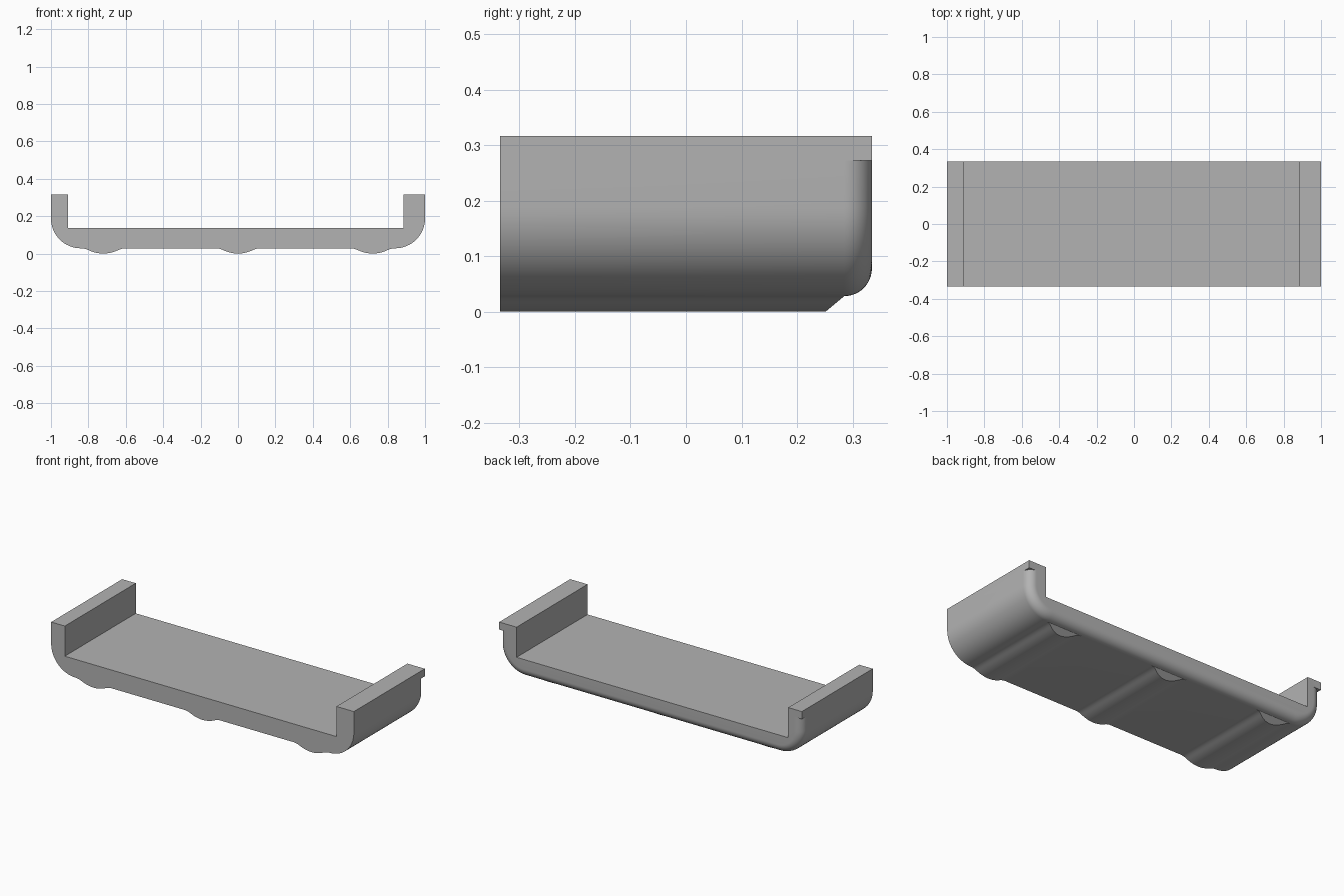
import bpy, bmesh
from math import sin, cos, pi, radians

if "Cube" in bpy.data.objects:
    bpy.data.objects.remove(bpy.data.objects["Cube"])

# Main dimensions
HALF_X, HALF_Y, TOP = 1.0, 0.335, 0.317
BASE = 0.028            # underside height between the runners
LIP = 0.272             # underside of the square lip at the back
CORNER = 0.16           # side corner radius
FILLET = 0.05           # back edge radius
FLOOR, WALL_L, WALL_R = 0.137, 0.885, -0.91
RUNNERS, RUNNER_HALF = (-0.72, 0.0, 0.72), 0.12


def runner_height(t):
    """Height of a rounded runner that blends into the underside."""
    t = abs(t) / RUNNER_HALF
    if t < 2 / 3:
        return BASE * 1.5 * t * t
    return BASE * (1 - 3 * (1 - t) ** 2)


def underside():
    points = []
    steps = 24
    for centre in RUNNERS:
        for i in range(steps + 1):
            t = RUNNER_HALF * (2 * i / steps - 1)
            points.append((centre + t, runner_height(t)))
    return points


def side_arc(sign, inset):
    """Side from the lip down round the corner to the underside."""
    cx, cz, r = HALF_X - CORNER, BASE + CORNER, CORNER - inset
    arc = [(HALF_X, TOP), (HALF_X, LIP), (HALF_X - inset, LIP)]
    for i in range(17):
        a = pi / 2 * i / 16
        arc.append((cx + r * cos(a), cz - r * sin(a)))
    return [(sign * x, z) for x, z in arc]


def section(y, inset=0.0, runners=False, sloped=False):
    """One closed cross-section of the tray at depth y."""
    pts = side_arc(-1, inset)
    for x, z in underside():
        pts.append((x, z if runners else BASE + inset))
    pts += side_arc(1, inset)[::-1]
    pts += [(WALL_L, TOP), (WALL_L, FLOOR), (WALL_R, FLOOR), (WALL_R, TOP)]
    # The runners end in a slanted cut
    return [(x, y - 1.2 * max(0, BASE - z) if sloped else y, z) for x, z in pts]


# Sections from the front to the rounded back edge
start = HALF_Y - FILLET
sections = [section(-HALF_Y, runners=True),
            section(start, runners=True, sloped=True),
            section(start)]
for i in range(1, 13):
    a = pi / 2 * i / 12
    sections.append(section(start + FILLET * sin(a), FILLET * (1 - cos(a))))

# Skin the sections into one closed solid
bm = bmesh.new()
rings = [[bm.verts.new(p) for p in s] for s in sections]
for a, b in zip(rings, rings[1:]):
    for i in range(len(a)):
        j = (i + 1) % len(a)
        bm.faces.new((a[i], a[j], b[j], b[i]))
bm.faces.new(rings[0])
bm.faces.new(rings[-1])
bmesh.ops.remove_doubles(bm, verts=bm.verts, dist=0.00005)
bmesh.ops.recalc_face_normals(bm, faces=bm.faces)
mesh = bpy.data.meshes.new("tray")
bm.to_mesh(mesh)
bm.free()
tray = bpy.data.objects.new("tray", mesh)
bpy.context.collection.objects.link(tray)

# Plain grey material
grey = bpy.data.materials.new("plain_grey")
grey.use_nodes = True
colour = (0.45, 0.45, 0.45, 1)
grey.diffuse_color = colour
grey.node_tree.nodes["Principled BSDF"].inputs["Base Color"].default_value = colour
mesh.materials.append(grey)

# Smooth the rounded parts, keep the corners crisp
bpy.ops.object.select_all(action='DESELECT')
tray.select_set(True)
bpy.context.view_layer.objects.active = tray
bpy.ops.object.shade_smooth_by_angle(angle=radians(30))
